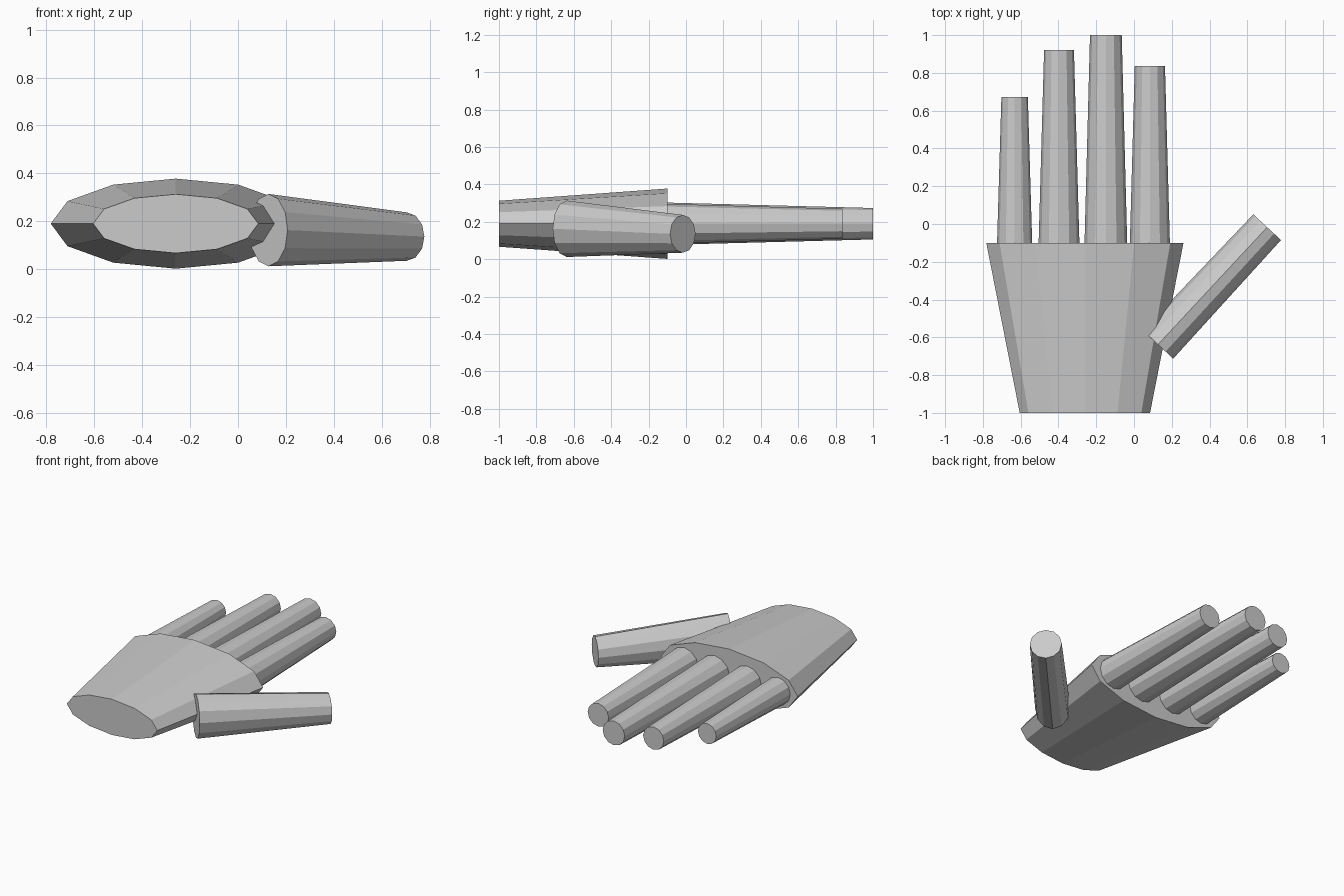
import bpy, bmesh, math
from mathutils import Vector

SIDES = 12

cube = bpy.data.objects.get("Cube")
if cube:
    bpy.data.objects.remove(cube, do_unlink=True)

grey = bpy.data.materials.new("light grey")
grey.use_nodes = True
color = (0.6, 0.6, 0.6, 1)
grey.diffuse_color = color
grey.node_tree.nodes["Principled BSDF"].inputs["Base Color"].default_value = color


def tapered_tube(name, start, end, start_radii, end_radii):
    """Closed elliptical tube with upright end caps; radii are (sideways, vertical)."""
    start, end = Vector(start), Vector(end)
    along = end - start
    side = Vector((along.y, -along.x, 0)).normalized()
    up = Vector((0, 0, 1))
    bm = bmesh.new()
    rings = []
    for center, (wide, tall) in ((start, start_radii), (end, end_radii)):
        ring = []
        for i in range(SIDES):
            a = math.tau * i / SIDES
            ring.append(bm.verts.new(center + side * wide * math.cos(a) + up * tall * math.sin(a)))
        rings.append(ring)
        bm.faces.new(ring)
    for i in range(SIDES):
        j = (i + 1) % SIDES
        bm.faces.new((rings[0][i], rings[0][j], rings[1][j], rings[1][i]))
    bmesh.ops.recalc_face_normals(bm, faces=bm.faces)
    mesh = bpy.data.meshes.new(name)
    bm.to_mesh(mesh)
    bm.free()
    mesh.materials.append(grey)
    obj = bpy.data.objects.new(name, mesh)
    bpy.context.collection.objects.link(obj)
    return obj


# Palm, widening from the wrist to the knuckles
HAND_Z = 0.19
KNUCKLES = -0.1
tapered_tube("palm", (-0.26, -1, HAND_Z), (-0.26, KNUCKLES, HAND_Z),
             (0.345, 0.123), (0.522, 0.188))

# Four fingers: x, tip y, base radius, tip radius
fingers = {
    "little_finger": (-0.632, 0.673, 0.093, 0.07),
    "ring_finger": (-0.397, 0.921, 0.108, 0.079),
    "middle_finger": (-0.149, 1.0, 0.113, 0.084),
    "index_finger": (0.084, 0.836, 0.106, 0.08),
}
for name, (x, tip, base_r, tip_r) in fingers.items():
    tapered_tube(name, (x, KNUCKLES, HAND_Z), (x, tip, HAND_Z),
                 (base_r, base_r), (tip_r, tip_r))

# Thumb, angled out from the side of the palm
tapered_tube("thumb", (0.127, -0.638, 0.163), (0.705, -0.017, 0.136),
             (0.11, 0.151), (0.1, 0.101))
